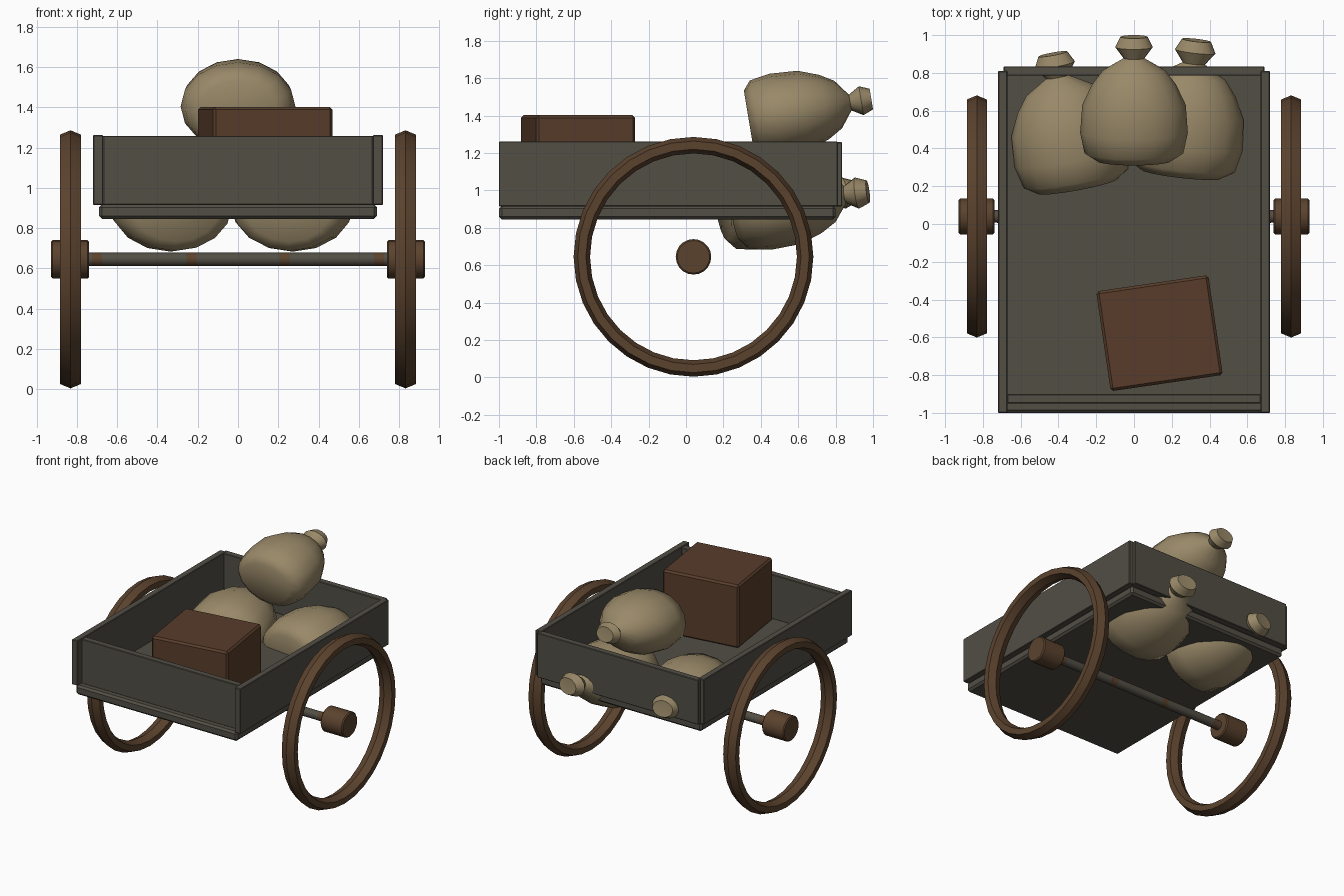
import bpy
import bmesh
from math import pi, cos, sin, radians
from mathutils import Matrix, Vector

cube = bpy.data.objects.get("Cube")
if cube:
    bpy.data.objects.remove(cube)


def material(name, r, g, b):
    m = bpy.data.materials.new(name)
    m.use_nodes = True
    m.diffuse_color = (r, g, b, 1)
    bsdf = m.node_tree.nodes["Principled BSDF"]
    bsdf.inputs["Base Color"].default_value = (r, g, b, 1)
    bsdf.inputs["Roughness"].default_value = 0.9
    return m


GREY = material("weathered grey wood", 0.085, 0.077, 0.060)
BROWN = material("brown crate wood", 0.098, 0.046, 0.024)
RUST = material("worn brown wood", 0.105, 0.055, 0.027)
BURLAP = material("burlap", 0.32, 0.25, 0.14)


def finish(name, bm, mat, matrix=Matrix(), angle=30):
    bmesh.ops.recalc_face_normals(bm, faces=bm.faces)
    mesh = bpy.data.meshes.new(name)
    bm.to_mesh(mesh)
    bm.free()
    mesh.materials.append(mat)
    obj = bpy.data.objects.new(name, mesh)
    obj.matrix_world = matrix
    bpy.context.collection.objects.link(obj)
    bpy.ops.object.select_all(action="DESELECT")
    obj.select_set(True)
    bpy.context.view_layer.objects.active = obj
    bpy.ops.object.shade_smooth_by_angle(angle=radians(angle))
    return obj


def box(name, low, high, mat, bevel=0.004, turn=0):
    low, high = Vector(low), Vector(high)
    bm = bmesh.new()
    bmesh.ops.create_cube(bm, size=1)
    bmesh.ops.scale(bm, vec=high - low, verts=bm.verts)
    bmesh.ops.bevel(bm, geom=bm.edges[:], offset=bevel, segments=1, affect="EDGES")
    place = Matrix.Translation((low + high) / 2) @ Matrix.Rotation(radians(turn), 4, "Z")
    return finish(name, bm, mat, place, angle=20)


def rod(name, x, length, radius, mat, bevel=0):
    # Cylinder lying across the cart on the wheel axis
    bm = bmesh.new()
    bmesh.ops.create_cone(bm, cap_ends=True, segments=20, radius1=radius,
                          radius2=radius, depth=length)
    if bevel:
        rims = [e for e in bm.edges if abs(e.verts[0].co.z - e.verts[1].co.z) < 1e-4]
        bmesh.ops.bevel(bm, geom=rims, offset=bevel, segments=1, affect="EDGES")
    place = Matrix.Translation((x, AXLE_Y, AXLE_Z)) @ Matrix.Rotation(pi / 2, 4, "Y")
    return finish(name, bm, mat, place)


def lathe(bm, points, steps, closed=False):
    # Spin (radius, height) points around z
    verts = [bm.verts.new((r, 0, h)) for r, h in points]
    pairs = list(zip(verts, verts[1:]))
    if closed:
        pairs.append((verts[-1], verts[0]))
    edges = [bm.edges.new(p) for p in pairs]
    bmesh.ops.spin(bm, geom=verts + edges, cent=(0, 0, 0), axis=(0, 0, 1),
                   angle=2 * pi, steps=steps, use_merge=True)
    bmesh.ops.remove_doubles(bm, verts=bm.verts, dist=1e-4)


# Cart bed
box("bed_floor", (-0.69, -1.0, 0.845), (0.69, 0.80, 0.918), GREY, 0.015)
box("front_board", (-0.67, -0.95, 0.915), (0.67, -0.90, 1.258), GREY)
box("back_board", (-0.69, 0.785, 0.915), (0.69, 0.835, 1.258), GREY)
for side, s in (("left", 1), ("right", -1)):
    xs = sorted((s * 0.67, s * 0.72))
    box(side + "_board", (xs[0], -1.0, 0.915), (xs[1], 0.81, 1.262), GREY)

# Axle with worn bands
AXLE_Y, AXLE_Z = 0.04, 0.645
rod("axle", 0, 1.52, 0.033, GREY)
for x in (-0.70, -0.23, 0.23, 0.70):
    rod("axle_band", x, 0.05, 0.0335, RUST)

# Open wheel rims with a six-sided section, and hubs
for side, s in (("left", 1), ("right", -1)):
    bm = bmesh.new()
    section = [(0.597 + 0.044 * cos(k * pi / 3), 0.061 * sin(k * pi / 3)) for k in range(6)]
    lathe(bm, section, 32, closed=True)
    place = Matrix.Translation((s * 0.832, AXLE_Y, AXLE_Z)) @ Matrix.Rotation(pi / 2, 4, "Y")
    finish(side + "_wheel_rim", bm, RUST, place, angle=40)
    rod(side + "_hub", s * 0.834, 0.19, 0.095, RUST, 0.008)

# Crate standing askew on the floor
box("crate", (-0.165, -0.845, 0.915), (0.435, -0.311, 1.402), BROWN, 0.014, turn=8.3)

# Tied sacks lying on their sides
SACK = [(0, 0), (0.2, 0), (0.262, 0.04), (0.285, 0.15), (0.274, 0.30), (0.222, 0.41),
        (0.165, 0.485), (0.055, 0.55), (0.10, 0.61), (0.072, 0.665), (0, 0.66)]


def sack(name, base, tilt, yaw, scale):
    bm = bmesh.new()
    lathe(bm, SACK, 16)
    bmesh.ops.scale(bm, vec=(scale, 0.78 * scale, scale), verts=bm.verts)
    place = (Matrix.Translation(base) @ Matrix.Rotation(radians(yaw), 4, "Z")
             @ Matrix.Rotation(radians(tilt - 90), 4, "X"))
    finish(name, bm, BURLAP, place, angle=50)


sack("top_sack", (0, 0.335, 1.38), 9.4, 0, 1.0)
sack("left_sack", (0.25, 0.265, 0.90), 7.5, -6.5, 1.08)
sack("right_sack", (-0.30, 0.20, 0.90), 7.5, 10.5, 1.08)
